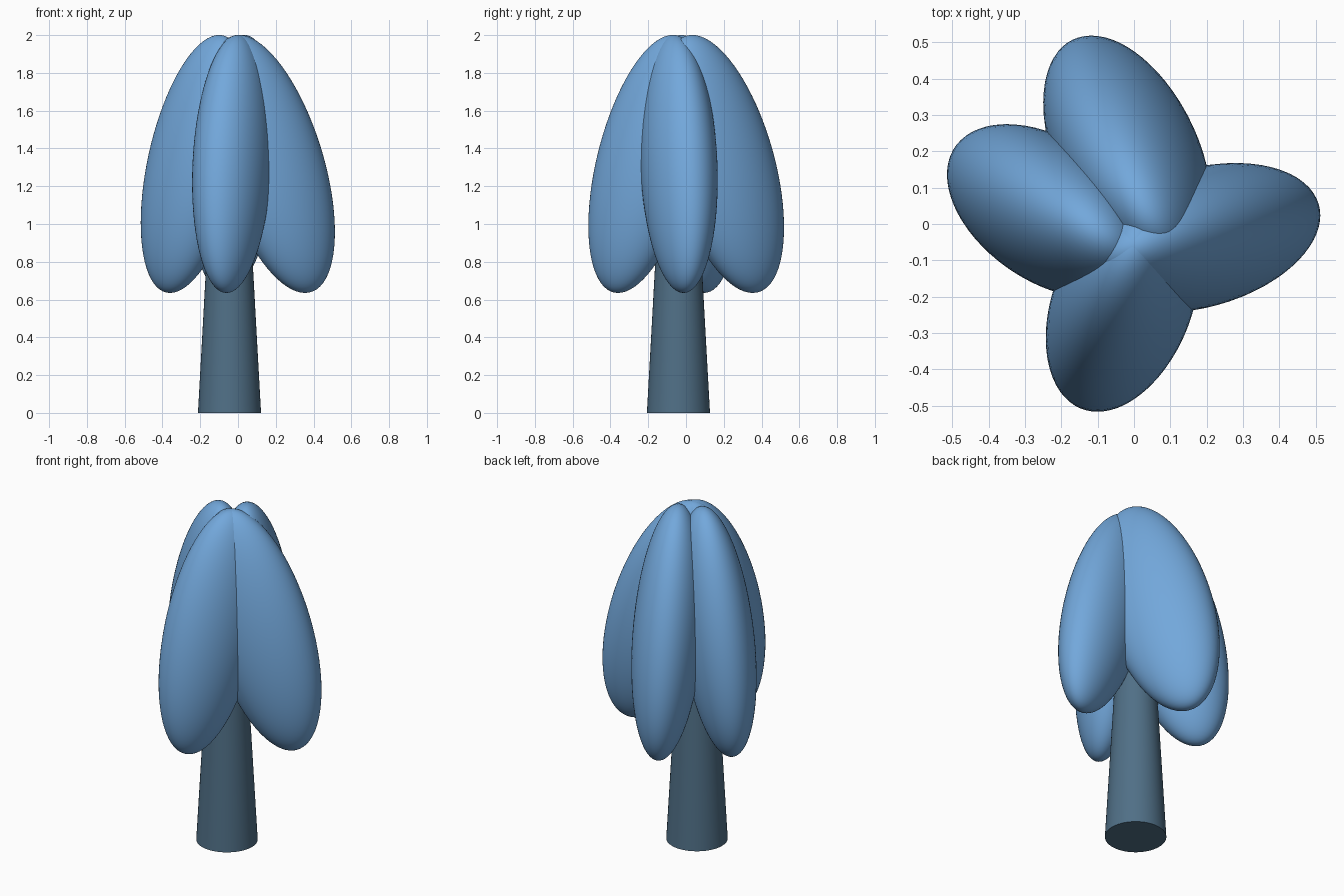
import bpy
from math import sqrt
from mathutils import Matrix

if "Cube" in bpy.data.objects:
    bpy.data.objects.remove(bpy.data.objects["Cube"])

HALF_H, MID_Z = 0.683, 1.318


def material(name, rgb):
    mat = bpy.data.materials.new(name)
    mat.diffuse_color = (*rgb, 1)
    mat.use_nodes = True
    mat.node_tree.nodes["Principled BSDF"].inputs["Base Color"].default_value = mat.diffuse_color
    return mat


leaf_mat = material("leaf_blue", (0.17, 0.39, 0.71))
trunk_mat = material("trunk_blue", (0.08, 0.16, 0.24))


def leaf(name, centre, half, lean, cross):
    """Leaning ellipsoid: half widths in x/y, top offset (lean) and xy skew."""
    (cx, cy), (hx, hy), (kx, ky) = centre, half, lean
    a = sqrt(hx * hx - kx * kx)
    b = (cross - kx * ky) / a
    c = sqrt(hy * hy - ky * ky - b * b)
    bpy.ops.mesh.primitive_uv_sphere_add(segments=64, ring_count=40, radius=1)
    ob = bpy.context.object
    ob.name = name
    ob.data.transform(Matrix(((a, 0, kx, 0), (b, c, ky, 0),
                              (0, 0, HALF_H, 0), (0, 0, 0, 1))))
    ob.location = (cx, cy, MID_Z)
    ob.data.materials.append(leaf_mat)
    bpy.ops.object.shade_smooth()


# Foliage lobes
leaf("right_foliage", (0.18, -0.038), (0.333, 0.206), (-0.175, -0.025), 0.0205)
leaf("front_foliage", (-0.031, -0.215), (0.212, 0.302), (0.03, 0.145), 0.021)
leaf("left_foliage", (-0.23, 0.035), (0.285, 0.24), (0.13, -0.06), -0.0288)
leaf("back_foliage", (-0.018, 0.193), (0.232, 0.326), (0.05, -0.16), -0.0325)

# Tapered trunk
bpy.ops.mesh.primitive_cone_add(vertices=64, radius1=0.167, radius2=0.095,
                                depth=1.3, location=(-0.045, -0.04, 0.65))
trunk = bpy.context.object
trunk.name = "trunk"
trunk.data.materials.append(trunk_mat)
bpy.ops.object.shade_smooth_by_angle()
